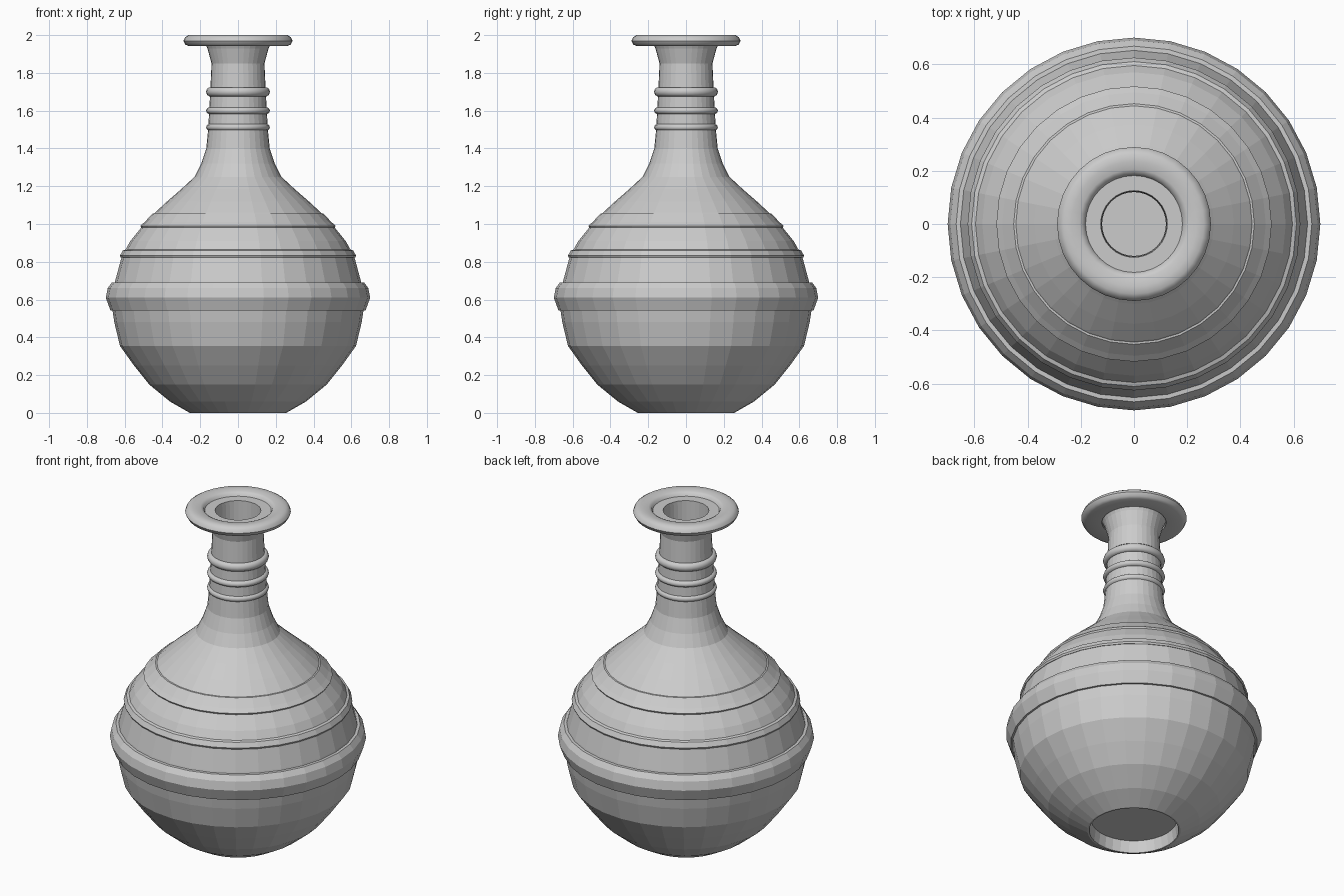
import bpy, math

if "Cube" in bpy.data.objects:
    bpy.data.objects.remove(bpy.data.objects["Cube"])

SIDES = 32


def lathe(name, profile, closed=False, smooth=False):
    """Spin an (r, z) profile around z; r = 0 ends become single poles."""
    verts, faces, rings = [], [], []
    for r, z in profile:
        start = len(verts)
        if r == 0:
            verts.append((0, 0, z))
            rings.append([start] * SIDES)
        else:
            for i in range(SIDES):
                a = 2 * math.pi * i / SIDES
                verts.append((r * math.cos(a), r * math.sin(a), z))
            rings.append(list(range(start, start + SIDES)))
    pairs = list(zip(rings, rings[1:]))
    if closed:
        pairs.append((rings[-1], rings[0]))
    for lo, hi in pairs:
        for i in range(SIDES):
            j = (i + 1) % SIDES
            quad = [lo[i], lo[j], hi[j], hi[i]]
            faces.append(list(dict.fromkeys(quad)))
    mesh = bpy.data.meshes.new(name)
    mesh.from_pydata(verts, [], faces)
    obj = bpy.data.objects.new(name, mesh)
    bpy.context.collection.objects.link(obj)
    if smooth:
        bpy.context.view_layer.objects.active = obj
        obj.select_set(True)
        bpy.ops.object.shade_smooth_by_angle(angle=math.radians(50))
        obj.select_set(False)
    return obj


def oval(r, z, rw, rh, n=10):
    """Oval cross-section centred on (r, z)."""
    return [(r + rw * math.cos(2 * math.pi * k / n),
             z + rh * math.sin(2 * math.pi * k / n)) for k in range(n)]


# Body: recessed foot, outer wall, mouth shelf, hollow inside
foot = [(0, 0.07), (0.235, 0.07), (0.245, 0)]
outer = [(0.255, 0), (0.36, 0.06), (0.47, 0.15), (0.55, 0.25), (0.625, 0.355),
         (0.655, 0.48), (0.667, 0.56), (0.663, 0.64), (0.65, 0.70),
         (0.615, 0.83), (0.57, 0.91), (0.505, 0.99), (0.44, 1.06),
         (0.375, 1.12), (0.30, 1.185), (0.23, 1.25), (0.195, 1.32),
         (0.168, 1.40), (0.158, 1.50), (0.147, 1.70), (0.14, 1.85),
         (0.162, 1.93), (0.182, 1.975)]
inner = [(0.125, 1.975), (0.122, 1.85), (0.12, 1.40), (0.18, 1.22),
         (0.39, 1.04), (0.56, 0.82), (0.61, 0.60), (0.57, 0.37),
         (0.42, 0.18), (0.25, 0.11), (0, 0.11)]
lathe("vase_body", foot + outer + inner)

# Wide raised band around the belly
lathe("belly_band", [(0.64, 0.54), (0.675, 0.542), (0.70, 0.61),
                     (0.69, 0.66), (0.668, 0.69), (0.63, 0.692)], closed=True)

# Thin raised shoulder steps
lathe("lower_shoulder_ring", [(0.58, 0.82), (0.62, 0.822), (0.625, 0.832),
                              (0.61, 0.86), (0.58, 0.87)], closed=True)
lathe("upper_shoulder_ring", [(0.47, 0.978), (0.512, 0.98), (0.517, 0.99),
                              (0.495, 1.01), (0.452, 1.055), (0.43, 1.057)], closed=True)

# Three rings on the neck
for i, (z, h) in enumerate([(1.512, 0.019), (1.60, 0.019), (1.70, 0.025)]):
    lathe(f"neck_ring_{i + 1}", oval(0.147, z, 0.022, h), closed=True, smooth=True)

# Flat rounded lip
lathe("lip", [(0.175, 1.943), (0.262, 1.942), (0.279, 1.95), (0.289, 1.97),
              (0.281, 1.988), (0.263, 2.0), (0.235, 2.0), (0.205, 1.997),
              (0.19, 1.99), (0.18, 1.965)], closed=True, smooth=True)
